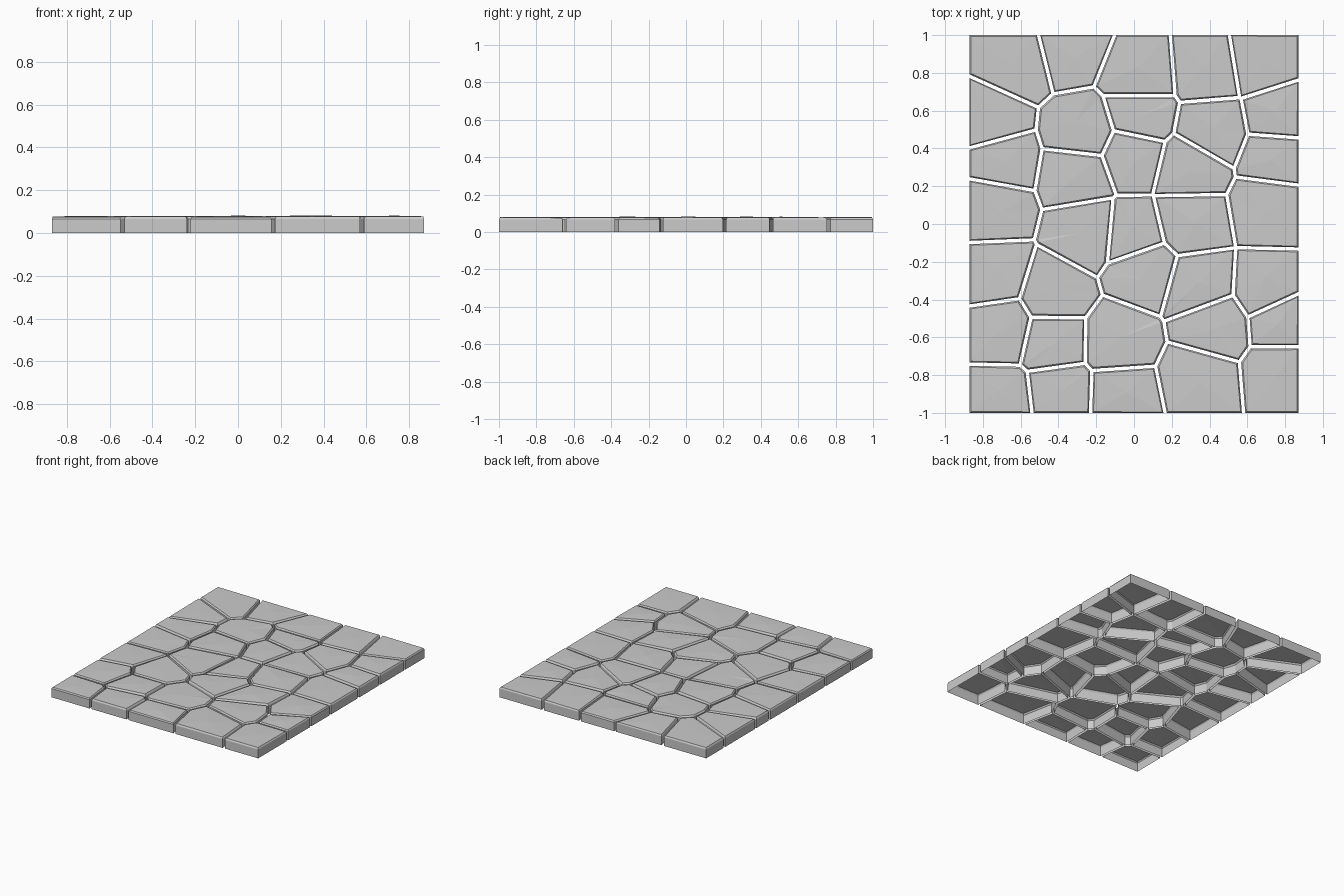
import bpy, bmesh, random
from mathutils import Vector

if "Cube" in bpy.data.objects:
    bpy.data.objects.remove(bpy.data.objects["Cube"])

random.seed(4)
HALF_X, HALF_Y = 0.87, 1.0
GAP = 0.018          # joint width between stones
SHOULDER = 0.067     # height where the chamfer starts
CHAMFER = 0.009

# Stone centres: a jittered grid, 7 rows from front to back, 5 stones each
ROWS = [
    [(-.713, -.940), (-.385, -.902), (-.069, -.912), (.345, -.827), (.784, -.791)],
    [(-.705, -.550), (-.425, -.614), (-.089, -.620), (.425, -.537), (.785, -.509)],
    [(-.745, -.276), (-.423, -.376), (.051, -.242), (.345, -.323), (.709, -.343)],
    [(-.760, .090), (-.241, -.040), (-.013, -.060), (.299, .013), (.719, .085)],
    [(-.715, .340), (-.291, .266), (-.015, .366), (.295, .293), (.755, .361)],
    [(-.768, .536), (-.266, .484), (.028, .573), (.414, .499), (.770, .567)],
    [(-.618, .868), (-.344, .936), (.028, .787), (.388, .815), (.675, .862)],
]
SEEDS = [Vector(p) for row in ROWS for p in row]


def clip(poly, point, normal):
    """Keep the part of a convex polygon behind the line."""
    out = []
    for a, b in zip(poly, poly[1:] + poly[:1]):
        da, db = (a - point).dot(normal), (b - point).dot(normal)
        if da <= 0:
            out.append(a)
        if da * db < 0:
            out.append(a.lerp(b, da / (da - db)))
    return out


def cell_outline(seed):
    """Voronoi cell inside the slab, pulled back by half a joint."""
    poly = [Vector((sx * HALF_X, sy * HALF_Y))
            for sx, sy in ((-1, -1), (1, -1), (1, 1), (-1, 1))]
    for other in SEEDS:
        if other is not seed:
            n = (other - seed).normalized()
            poly = clip(poly, (seed + other) / 2 - n * GAP / 2, n)
    # merge corners that nearly coincide
    return [p for i, p in enumerate(poly) if (p - poly[i - 1]).length > 0.012]


def make_stone(name, outline):
    bm = bmesh.new()
    low = [bm.verts.new((p.x, p.y, 0)) for p in outline]
    high = [bm.verts.new((p.x, p.y, SHOULDER)) for p in outline]
    # side walls, open underneath
    for i in range(len(low)):
        j = (i + 1) % len(low)
        bm.faces.new((low[i], low[j], high[j], high[i]))
    # chamfered, slightly uneven top
    top = bm.faces.new(high)
    bm.normal_update()
    bmesh.ops.inset_individual(bm, faces=[top], thickness=CHAMFER, depth=CHAMFER)
    for v in top.verts:
        v.co.z += random.uniform(-0.001, 0.003)
    centre = bmesh.ops.poke(bm, faces=[top])["verts"][0]
    centre.co.z += random.uniform(0.001, 0.005)
    mesh = bpy.data.meshes.new(name)
    bm.to_mesh(mesh)
    bm.free()
    bpy.context.collection.objects.link(bpy.data.objects.new(name, mesh))


for k, seed in enumerate(SEEDS):
    make_stone(f"paving_stone_row{k // 5 + 1}_{k % 5 + 1}", cell_outline(seed))
